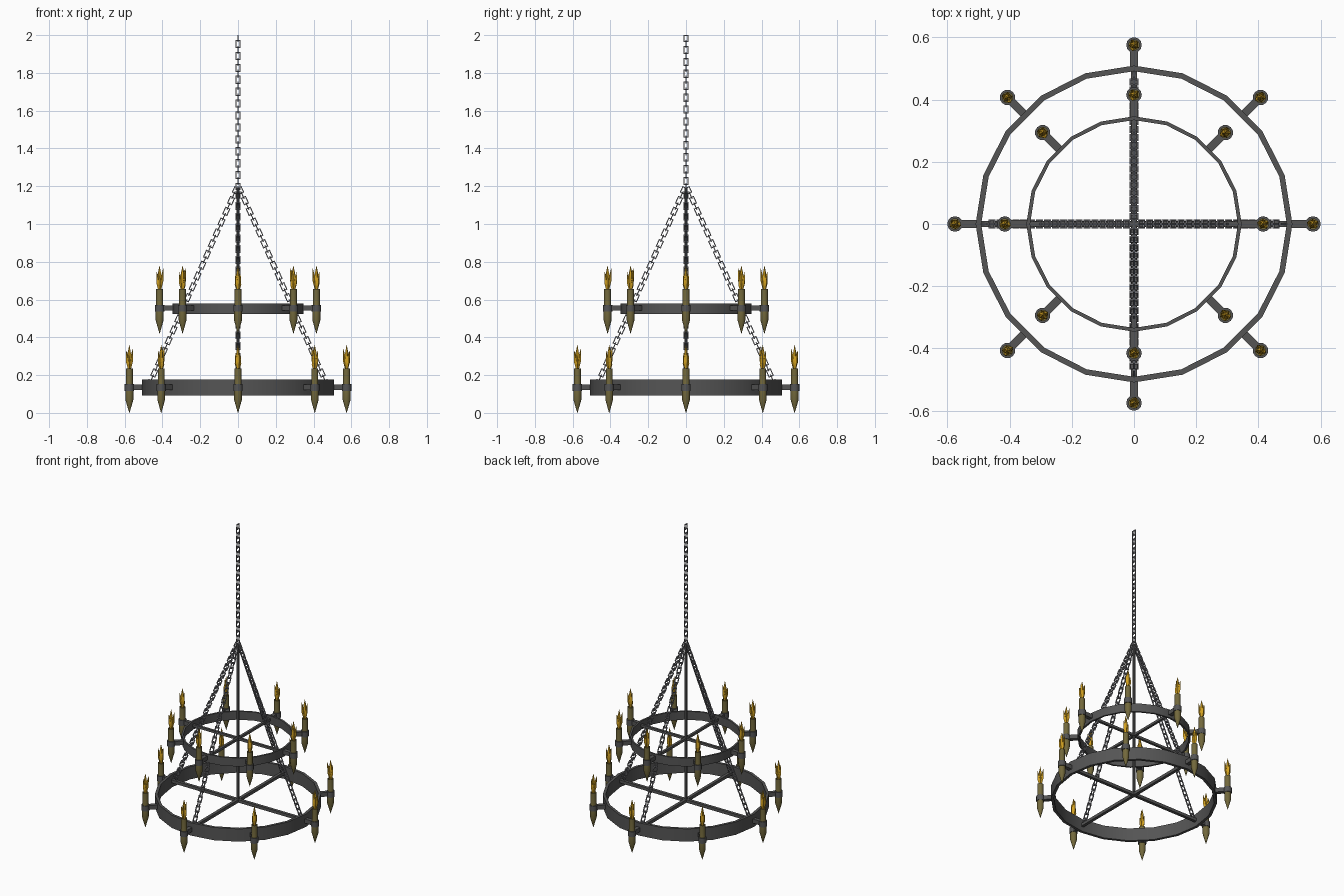
import bpy, bmesh, math
from mathutils import Matrix, Vector

if "Cube" in bpy.data.objects:
    bpy.data.objects.remove(bpy.data.objects["Cube"])


def material(name, rgb):
    m = bpy.data.materials.new(name)
    m.diffuse_color = (*rgb, 1)
    m.use_nodes = True
    m.node_tree.nodes["Principled BSDF"].inputs["Base Color"].default_value = m.diffuse_color
    return m


IRON = material("dark_iron", (0.09, 0.09, 0.09))
CHAIN = material("chain_iron", (0.24, 0.24, 0.26))
BRASS = material("aged_brass", (0.17, 0.14, 0.045))
FLAME = material("flame_gold", (0.65, 0.36, 0.015))


def add_object(name, bm, mat, smooth=False):
    bmesh.ops.recalc_face_normals(bm, faces=bm.faces)
    me = bpy.data.meshes.new(name)
    bm.to_mesh(me)
    bm.free()
    me.materials.append(mat)
    ob = bpy.data.objects.new(name, me)
    bpy.context.collection.objects.link(ob)
    if smooth:
        bpy.ops.object.select_all(action='DESELECT')
        ob.select_set(True)
        bpy.context.view_layer.objects.active = ob
        bpy.ops.object.shade_smooth_by_angle(angle=math.radians(35))
    return ob


def bridge(bm, rings, close=False):
    """Skin a list of equal-length vertex loops."""
    pairs = list(zip(rings, rings[1:])) + ([(rings[-1], rings[0])] if close else [])
    for a, b in pairs:
        n = len(a)
        for i in range(n):
            bm.faces.new((a[i], a[(i + 1) % n], b[(i + 1) % n], b[i]))


def lathe(bm, profile, sides, mat=Matrix()):
    """Revolve (radius, z) points, capping both ends."""
    rings = []
    for r, z in profile:
        rings.append([bm.verts.new(mat @ Vector((r * math.cos(a), r * math.sin(a), z)))
                      for a in (2 * math.pi * i / sides for i in range(sides))])
    bridge(bm, rings)
    bm.faces.new(rings[0])
    bm.faces.new(rings[-1])


def box(bm, center, size, rot=Matrix()):
    bmesh.ops.create_cube(bm, size=1, matrix=rot @ Matrix.Translation(center) @ Matrix.Diagonal((*size, 1)))


def hoop(name, r, thick, z0, z1):
    bm = bmesh.new()
    rings = []
    for rad, z in ((r, z0), (r, z1), (r - thick, z1), (r - thick, z0)):
        rings.append([bm.verts.new((rad * math.cos(a), rad * math.sin(a), z))
                      for a in (math.pi * i / 10 for i in range(20))])
    bridge(bm, rings, close=True)
    add_object(name, bm, IRON, True)


def chain(name, start, end, pitch=0.031):
    """Rectangular links, each turned a quarter turn from the last."""
    start, end = Vector(start), Vector(end)
    d = end - start
    n = round(d.length / pitch)
    step = d.length / n
    side = Vector((0, 1, 0)) if abs(d.y) < 1e-6 else Vector((1, 0, 0))
    across = side.cross(d.normalized())
    basis = Matrix((across, side, d.normalized())).transposed()
    bm = bmesh.new()
    hw, hl, t = 0.0145, step * 0.5 + 0.006, 0.0055
    for k in range(n):
        c = start + d * ((k + 0.5) / n)
        m = Matrix.Translation(c) @ basis.to_4x4() @ Matrix.Rotation(math.pi / 2 * (k % 2), 4, 'Z')
        # keep the end links inside the chain length
        lo = -step / 2 if k == 0 else -hl
        hi = step / 2 if k == n - 1 else hl
        rings = []
        for inset, y in ((0, -t / 2), (0, t / 2), (t, t / 2), (t, -t / 2)):
            w = hw - inset
            rings.append([bm.verts.new(m @ Vector(p)) for p in (
                (-w, y, lo + inset), (w, y, lo + inset), (w, y, hi - inset), (-w, y, hi - inset))])
        bridge(bm, rings, close=True)
    add_object(name, bm, CHAIN)


def candle(name, r, z, angle, ring_r):
    rot = Matrix.Rotation(angle, 4, 'Z')
    at = rot @ Matrix.Translation((r, 0, z))
    # pointed tube
    bm = bmesh.new()
    lathe(bm, [(0.0008, 0), (0.011, 0.035), (0.021, 0.07), (0.021, 0.135),
               (0.0185, 0.15), (0.0185, 0.235), (0.013, 0.235), (0.013, 0.228)], 12, at)
    add_object(name + "_candle", bm, BRASS, True)
    # arm and collar
    bm = bmesh.new()
    box(bm, ((r + ring_r) / 2 - 0.004, 0, z + 0.135), (r - ring_r + 0.008, 0.026, 0.028), rot)
    lathe(bm, [(0.025, 0.116), (0.025, 0.152)], 12, at)
    add_object(name + "_arm", bm, IRON, True)
    # flame: one tall tongue with leaning tongues around it
    bm = bmesh.new()
    lathe(bm, [(0.006, 0.23), (0.014, 0.275), (0.009, 0.32), (0.0005, 0.36)], 5, at)
    for i in range(5):
        h = (0.1, 0.075, 0.115, 0.065, 0.09)[i]
        lean = (Matrix.Rotation(i * math.tau / 5 + 0.4, 4, 'Z') @ Matrix.Translation((0.003, 0, 0.23))
                @ Matrix.Rotation(0.15, 4, 'Y'))
        lathe(bm, [(0.005, 0), (0.010, h * 0.4), (0.005, h * 0.75), (0.0004, h)], 4, at @ lean)
    add_object(name + "_flame", bm, FLAME)


# hoops
hoop("lower_hoop", 0.509, 0.018, 0.092, 0.178)
hoop("upper_hoop", 0.346, 0.012, 0.523, 0.58)

# cross bars inside each hoop
for name, r, z, w in (("lower", 0.495, 0.135, 0.02), ("upper", 0.338, 0.552, 0.016)):
    bm = bmesh.new()
    box(bm, (0, 0, z), (2 * r, w, w))
    box(bm, (0, 0, z), (w, 2 * r, w))
    add_object(name + "_cross_bars", bm, IRON)

# central pole
bm = bmesh.new()
lathe(bm, [(0.009, 0.13), (0.009, 1.19)], 8)
add_object("center_pole", bm, IRON)

# candles on both tiers
for i in range(8):
    a = i * math.pi / 4
    candle(f"lower_{i + 1}", 0.575, 0, a, 0.505)
    candle(f"upper_{i + 1}", 0.415, 0.42, a, 0.342)

# chains
chain("hanging_chain", (0, 0, 1.18), (0, 0, 2.0))
for i, (x, y) in enumerate(((1, 0), (0, 1), (-1, 0), (0, -1))):
    chain(f"support_chain_{i + 1}", (x * 0.005, y * 0.005, 1.195), (x * 0.475, y * 0.475, 0.14))
